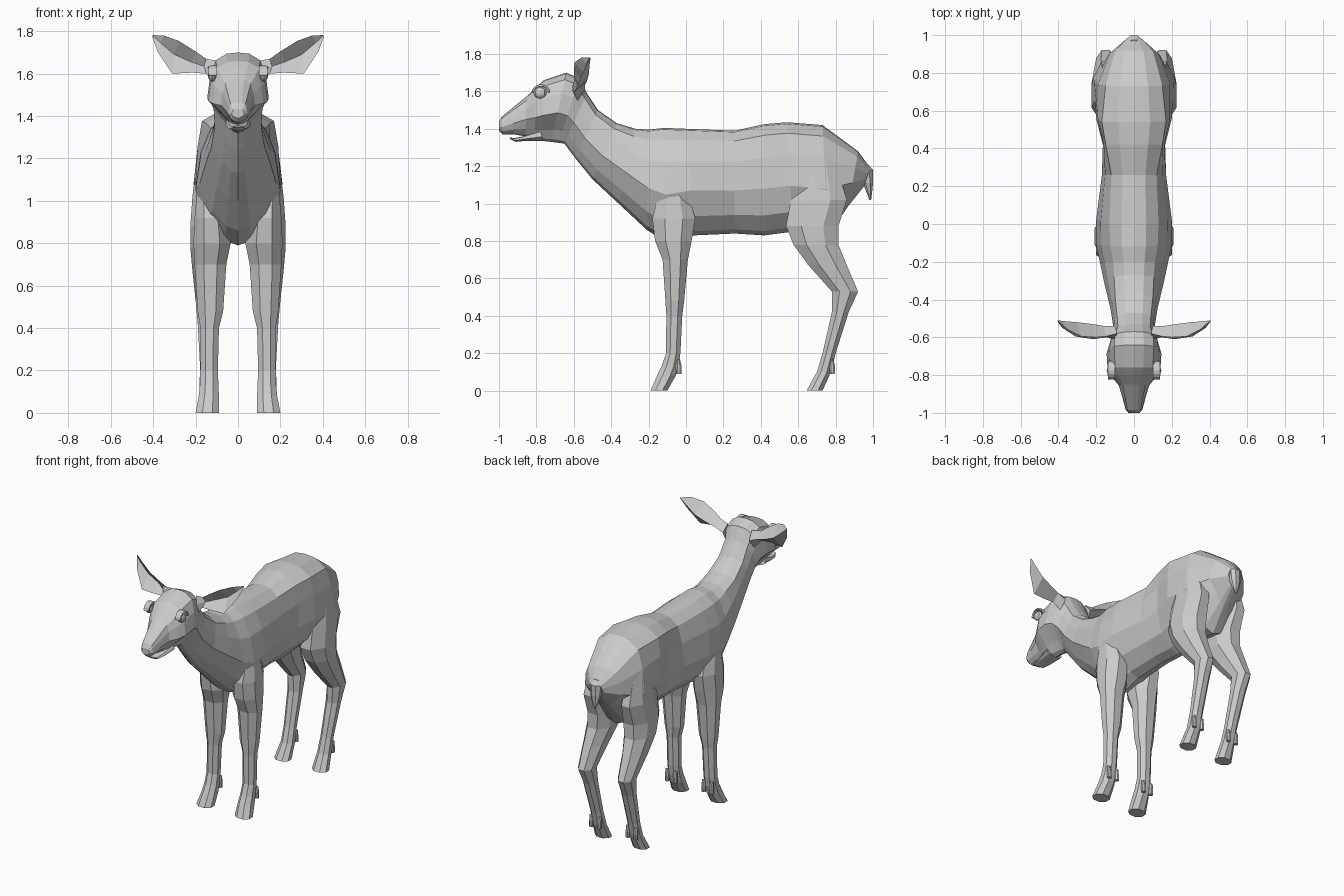
import bpy, bmesh, math
from mathutils import Vector

grey = bpy.data.materials.new("grey")
grey.diffuse_color = (0.6, 0.6, 0.6, 1)


def finish(name, bm, mirror=False):
    bmesh.ops.recalc_face_normals(bm, faces=bm.faces)
    me = bpy.data.meshes.new(name)
    bm.to_mesh(me)
    bm.free()
    me.materials.append(grey)
    ob = bpy.data.objects.new(name, me)
    bpy.context.collection.objects.link(ob)
    if mirror:
        ob.modifiers.new("mirror", 'MIRROR').use_mirror_merge = False
    return ob


def loft(bm, rings):
    """Skin a list of equal-length point rings and cap both ends."""
    vs = [[bm.verts.new(p) for p in r] for r in rings]
    n = len(vs[0])
    for a, b in zip(vs, vs[1:]):
        for i in range(n):
            j = (i + 1) % n
            bm.faces.new((a[i], a[j], b[j], b[i]))
    bm.faces.new(vs[0])
    bm.faces.new(vs[-1])


def body_ring(yt, zt, yb, zb, wc, wm, wb):
    """Cross-section from spine to belly: crease, flank and belly widths."""
    top, bot = Vector((0, yt, zt)), Vector((0, yb, zb))
    half = [(0.015, wc * 0.5), (0.1, wc), (0.3, (wc + 2 * wm) / 3),
            (0.58, wm), (0.82, wb), (0.96, wb * 0.45)]
    right = [top.lerp(bot, t) + Vector((w, 0, 0)) for t, w in half]
    left = [Vector((-p.x, p.y, p.z)) for p in reversed(right)]
    return [top] + right + [bot] + left


def leg_ring(z, yf, yb, xi, xo):
    """Chamfered rectangle, level with the ground."""
    cx, cy, hx, hy = (xi + xo) / 2, (yf + yb) / 2, (xo - xi) / 2, (yb - yf) / 2
    c = 0.42
    pts = [(1, -c), (1, c), (c, 1), (-c, 1), (-1, c), (-1, -c), (-c, -1), (c, -1)]
    return [(cx + a * hx, cy + b * hy, z) for a, b in pts]


# Body, neck and head in one skin: spine y, z, underside y, z, three widths
body = [
    (0.985, 1.19, 0.95, 1.09, 0.04, 0.05, 0.03),
    (0.92, 1.28, 0.87, 0.99, 0.10, 0.14, 0.07),
    (0.73, 1.42, 0.76, 0.83, 0.15, 0.21, 0.14),
    (0.54, 1.435, 0.57, 0.85, 0.17, 0.20, 0.15),
    (0.42, 1.425, 0.42, 0.83, 0.15, 0.165, 0.13),
    (0.26, 1.39, 0.26, 0.84, 0.12, 0.17, 0.13),
    (0.00, 1.40, 0.04, 0.83, 0.13, 0.20, 0.14),
    (-0.12, 1.405, -0.10, 0.79, 0.125, 0.20, 0.15),
    (-0.20, 1.395, -0.21, 0.86, 0.11, 0.18, 0.12),
    (-0.27, 1.40, -0.36, 1.00, 0.105, 0.155, 0.10),
    (-0.37, 1.43, -0.50, 1.13, 0.10, 0.125, 0.075),
    (-0.47, 1.50, -0.59, 1.24, 0.09, 0.11, 0.065),
    (-0.53, 1.59, -0.65, 1.32, 0.085, 0.115, 0.06),
    (-0.57, 1.67, -0.68, 1.325, 0.10, 0.13, 0.06),
    (-0.64, 1.70, -0.72, 1.33, 0.105, 0.145, 0.06),
    (-0.76, 1.66, -0.77, 1.335, 0.10, 0.14, 0.06),
    (-0.80, 1.625, -0.81, 1.34, 0.085, 0.12, 0.055),
    (-0.85, 1.575, -0.86, 1.36, 0.06, 0.08, 0.05),
    (-0.93, 1.51, -0.92, 1.37, 0.045, 0.06, 0.045),
    (-0.985, 1.465, -0.98, 1.37, 0.035, 0.045, 0.035),
    (-1.00, 1.435, -1.00, 1.39, 0.02, 0.03, 0.02),
]
bm = bmesh.new()
loft(bm, [body_ring(*r) for r in body])
finish("body_and_head", bm)

# Lower jaw, leaving a slit for the mouth
bm = bmesh.new()
loft(bm, [body_ring(*r) for r in [
    (-0.78, 1.39, -0.76, 1.335, 0.05, 0.06, 0.045),
    (-0.87, 1.36, -0.86, 1.335, 0.04, 0.05, 0.04),
    (-0.92, 1.35, -0.91, 1.33, 0.03, 0.035, 0.025),
    (-0.945, 1.355, -0.94, 1.345, 0.015, 0.02, 0.012)]])
finish("lower_jaw", bm)

# Front legs: height, front, back, inner, outer
bm = bmesh.new()
loft(bm, [leg_ring(*r) for r in [
    (1.08, -0.14, 0.00, 0.10, 0.19), (0.92, -0.18, 0.05, 0.05, 0.205),
    (0.80, -0.165, 0.03, 0.035, 0.21), (0.70, -0.125, 0.01, 0.055, 0.205),
    (0.48, -0.11, -0.01, 0.07, 0.19), (0.40, -0.105, -0.02, 0.09, 0.178),
    (0.20, -0.107, -0.03, 0.095, 0.178), (0.13, -0.13, -0.04, 0.092, 0.18),
    (0.08, -0.155, -0.055, 0.09, 0.185), (0.0, -0.19, -0.10, 0.09, 0.20)]])
finish("front_legs", bm, True)

# Hind legs
bm = bmesh.new()
loft(bm, [leg_ring(*r) for r in [
    (1.22, 0.62, 0.80, 0.10, 0.19), (1.02, 0.56, 0.86, 0.07, 0.215),
    (0.88, 0.535, 0.815, 0.045, 0.225), (0.78, 0.575, 0.815, 0.055, 0.225),
    (0.67, 0.655, 0.86, 0.08, 0.215), (0.53, 0.78, 0.92, 0.10, 0.20),
    (0.42, 0.78, 0.87, 0.10, 0.19), (0.20, 0.73, 0.80, 0.10, 0.178),
    (0.10, 0.70, 0.775, 0.095, 0.18), (0.0, 0.645, 0.73, 0.09, 0.195)]])
finish("hind_legs", bm, True)

# Dewclaws: a pair behind each foot
bm = bmesh.new()
for y in (-0.045, 0.775):
    for x in (0.108, 0.168):
        loft(bm, [leg_ring(z, y + a, y + b, x - 0.013, x + 0.013) for z, a, b in
                  [(0.17, 0.0, 0.012), (0.13, -0.01, 0.022), (0.09, -0.005, 0.02)]])
finish("dewclaws", bm, True)

# Ears: rings of upper rim, back, lower rim and hollow front
bm = bmesh.new()
loft(bm, [
    [(0.09, -0.58, 1.66), (0.10, -0.54, 1.61), (0.11, -0.58, 1.55), (0.10, -0.61, 1.61)],
    [(0.15, -0.595, 1.67), (0.16, -0.54, 1.635), (0.15, -0.60, 1.60), (0.16, -0.58, 1.635)],
    [(0.20, -0.60, 1.705), (0.22, -0.53, 1.655), (0.215, -0.61, 1.605), (0.22, -0.55, 1.655)],
    [(0.28, -0.595, 1.755), (0.30, -0.52, 1.69), (0.31, -0.595, 1.60), (0.30, -0.54, 1.69)],
    [(0.35, -0.56, 1.78), (0.365, -0.515, 1.745), (0.38, -0.55, 1.705), (0.365, -0.53, 1.745)],
    [(0.40, -0.515, 1.782), (0.403, -0.51, 1.78), (0.405, -0.515, 1.775), (0.403, -0.518, 1.78)],
])
finish("ears", bm, True)

# Eyes with raised lids
bm = bmesh.new()
bmesh.ops.create_uvsphere(bm, u_segments=8, v_segments=6, radius=1)
for v in bm.verts:
    v.co = Vector((0.122 + 0.02 * v.co.x, -0.78 + 0.035 * v.co.y, 1.592 + 0.03 * v.co.z))
finish("eyes", bm, True)

bm = bmesh.new()
lid = []
for i in range(9):
    a = math.pi * i / 8
    y, z = math.cos(a), math.sin(a)
    lid.append([(x, -0.775 + 0.045 * k * y, 1.592 + 0.042 * k * z)
                for x, k in ((0.145 - 0.012 * abs(y), 0.85), (0.138, 1.08), (0.10, 1.1), (0.10, 0.8))])
loft(bm, lid)
finish("eyelids", bm, True)

# Tail
bm = bmesh.new()
loft(bm, [leg_ring(z, a, b, -w, w) for z, a, b, w in [
    (1.21, 0.93, 0.975, 0.03), (1.18, 0.93, 1.0, 0.04), (1.11, 0.945, 1.0, 0.035),
    (1.06, 0.965, 0.995, 0.022), (1.02, 0.98, 0.99, 0.006)]])
finish("tail", bm)
